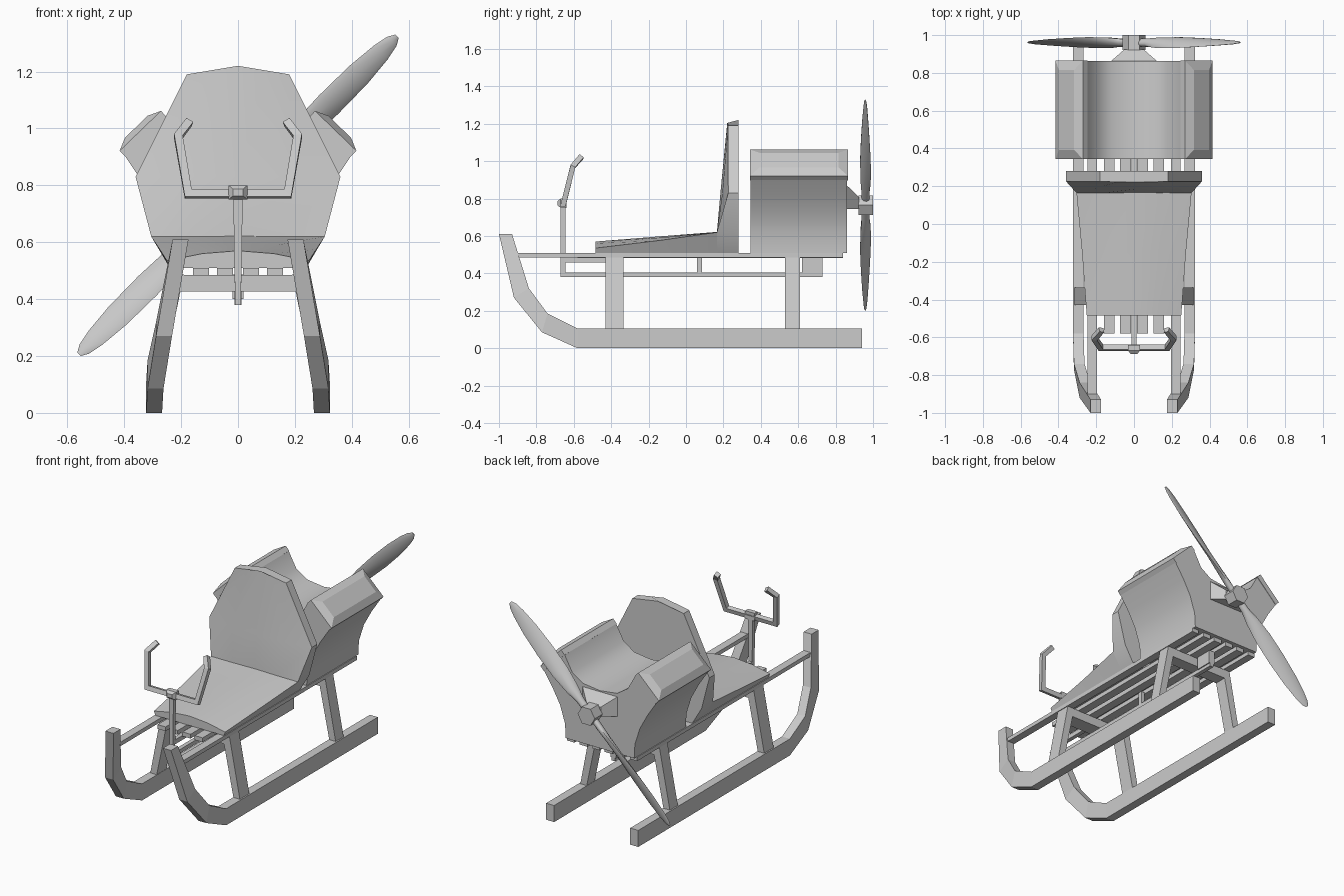
import bpy, bmesh, math
from mathutils import Vector

if "Cube" in bpy.data.objects:
    bpy.data.objects.remove(bpy.data.objects["Cube"])


def finish(name, bm, smooth=None):
    bmesh.ops.recalc_face_normals(bm, faces=bm.faces)
    me = bpy.data.meshes.new(name)
    bm.to_mesh(me)
    bm.free()
    ob = bpy.data.objects.new(name, me)
    bpy.context.collection.objects.link(ob)
    if smooth:
        bpy.ops.object.select_all(action='DESELECT')
        ob.select_set(True)
        bpy.context.view_layer.objects.active = ob
        bpy.ops.object.shade_smooth_by_angle(angle=math.radians(smooth))
    return ob


def loft(name, rings, smooth=None):
    """Skin a list of equal-length point rings and cap both ends."""
    bm = bmesh.new()
    vs = [[bm.verts.new(p) for p in r] for r in rings]
    n = len(rings[0])
    for a, b in zip(vs, vs[1:]):
        for i in range(n):
            j = (i + 1) % n
            bm.faces.new((a[i], a[j], b[j], b[i]))
    bm.faces.new(vs[0])
    bm.faces.new(vs[-1])
    return finish(name, bm, smooth)


def rect(x0, x1, y0, y1, z):
    return [(x0, y0, z), (x1, y0, z), (x1, y1, z), (x0, y1, z)]


def box(name, x0, x1, y0, y1, z0, z1):
    return loft(name, [rect(x0, x1, y0, y1, z0), rect(x0, x1, y0, y1, z1)])


# Runners, rails and legs on both sides
stations = [(.94, 0, .94, .105, .295), (-.58, 0, -.58, .105, .295),
            (-.77, .085, -.74, .185, .29), (-.92, .27, -.84, .32, .26),
            (-1, .61, -.93, .61, .202)]
leg_ys = ((-.43, -.335), (.53, .61))
for s, side in ((-1, "left"), (1, "right")):
    rings = []
    for yo, zo, yi, zi, x in stations:
        a, b = s * (x - .028), s * (x + .028)
        rings.append([(a, yo, zo), (b, yo, zo), (b, yi, zi), (a, yi, zi)])
    loft(side + "_runner", rings)
    xr = sorted((s * .195, s * .245))
    box(side + "_rail", *xr, -.9, .84, .485, .51)
    for y0, y1 in leg_ys:
        loft(side + "_leg", [rect(s * .27, s * .315, y0, y1, .1),
                             rect(s * .19, s * .24, y0, y1, .487)])

# Cross beams and deck slats
for y0, y1 in leg_ys:
    box("cross_beam", -.205, .205, y0, y1, .427, .485)
for x in (-.13, -.045, .045, .13):
    box("deck_slat", x - .028, x + .028, -.58, .84, .483, .51)

# Central keel bar with its supports
box("keel_bar", -.013, .013, -.66, .73, .38, .405)
box("keel_front_arm", -.013, .013, -.65, -.42, .457, .485)
box("keel_mid_support", -.013, .013, .06, .085, .4, .487)
box("keel_rear_support", -.02, .02, .62, .73, .4, .487)

# Steering post, clamp and handlebar
loft("steering_post", [rect(-.01, .01, -.67, -.645, .38),
                       rect(-.017, .017, -.67, -.645, .78)])
loft("bar_clamp", [[(w * x, y, .775 + h * z) for x, z in
                    ((-1, -1), (1, -1), (1, 1), (-1, 1))]
                   for y, w, h in ((-.64, .033, .025), (-.67, .033, .025),
                                   (-.687, .018, .012))])
path = [(-.172, -.56, 1.022), (-.21, -.605, .972), (-.175, -.655, .77),
        (.175, -.655, .77), (.21, -.605, .972), (.172, -.56, 1.022)]
P = [Vector(p) for p in path]
rings = []
for i, p in enumerate(P):
    d0 = (p - P[i - 1]).normalized() if i else None
    d1 = (P[i + 1] - p).normalized() if i < len(P) - 1 else None
    t = ((d0 or d1) + (d1 or d0)).normalized()
    side = Vector((0, -.96, .27))
    side = (side - t * side.dot(t)).normalized()
    up = t.cross(side)
    k = .014 / max(.6, t.dot(d0 or d1))
    rings.append([p + side * .014 * a + up * k * b
                  for a, b in ((-1, -1), (1, -1), (1, 1), (-1, 1))])
loft("handlebar", rings)

# Crowned seat cushion
rings = []
for y, hw, zs, zm, zc in ((-.485, .25, .535, .56, .57), (-.15, .275, .575, .59, .597),
                          (.17, .305, .62, .62, .622)):
    rings.append([(-.24, y, .51), (-hw, y, zs), (-hw / 2, y, zm), (0, y, zc),
                  (hw / 2, y, zm), (hw, y, zs), (.24, y, .51)])
loft("seat", rings, 35)

# Seat back, bulging slightly forward
rings = []
for hw, ys, yc, zs, zc in ((.24, .168, .168, .51, .51), (.305, .165, .165, .62, .615),
                           (.36, .226, .184, .83, .83), (.18, .225, .222, 1.19, 1.22)):
    ym, zm = ys * .25 + yc * .75, (zs + zc) / 2
    rings.append([(-hw, ys, zs), (-hw / 2, ym, zm), (0, yc, zc), (hw / 2, ym, zm),
                  (hw, ys, zs), (hw, .28, zs), (hw / 2, .28, zm), (0, .28, zc),
                  (-hw / 2, .28, zm), (-hw, .28, zs)])
loft("seat_back", rings, 35)

# V-shaped engine block
half = [(.24, .51), (.245, .6), (.28, .71), (.335, .81), (.395, .9), (.25, 1.04),
        (.195, .94), (.12, .89)]
prof = half + [(0, .875)] + [(-x, z) for x, z in reversed(half)]
loft("engine_block", [[(x, y, z) for x, z in prof] for y in (.345, .862)], 35)

# Tilted engine covers with a chamfered raised panel
A, B = Vector((.395, .9)), Vector((.25, 1.04))
u = (B - A).normalized()
n = Vector((u.y, -u.x))
L = (B - A).length
for s, side in ((-1, "left"), (1, "right")):
    rings = []
    for h, iu, iy in ((-.005, 0, 0), (.03, 0, 0), (.05, .045, .05)):
        ring = []
        for a, y in ((iu, .343 + iy), (L - iu, .343 + iy),
                     (L - iu, .865 - iy), (iu, .865 - iy)):
            q = A + u * a + n * h
            ring.append((s * q.x, y, q.y))
        rings.append(ring)
    loft(side + "_engine_cover", rings)

# Propeller mount and hexagonal hub
loft("propeller_mount", [[(-w, y, .745), (w, y, .745), (w, y, z), (-w, y, z)]
                         for w, y, z in ((.13, .855, .875), (.05, .925, .808))])
HUB = Vector((0, .96, .765))
loft("propeller_hub", [[(.06 * math.cos(k * math.pi / 3), y,
                         HUB.z + .06 * math.sin(k * math.pi / 3)) for k in range(6)]
                       for y in (.922, 1.0)])

# Two twisted propeller blades: radius, half width, half thickness, pitch
blade = [(.02, .022, .02, 60), (.1, .024, .02, 55), (.18, .038, .017, 45),
         (.3, .05, .014, 36), (.45, .053, .011, 28), (.6, .048, .008, 22),
         (.71, .036, .006, 18), (.765, .024, .005, 16), (.79, .009, .003, 15)]
for s, side in ((1, "upper"), (-1, "lower")):
    out = Vector((.707, 0, .707)) * s
    across = Vector((.707, 0, -.707)) * s
    rings = []
    for r, w, t, pitch in blade:
        c, d = math.cos(math.radians(pitch)), math.sin(math.radians(pitch))
        e1 = across * c + Vector((0, d, 0))
        e2 = Vector((0, c, 0)) - across * d
        rings.append([HUB + out * r + e1 * w * math.cos(k * math.pi / 4)
                      + e2 * t * math.sin(k * math.pi / 4) for k in range(8)])
    loft(side + "_propeller_blade", rings, 60)
